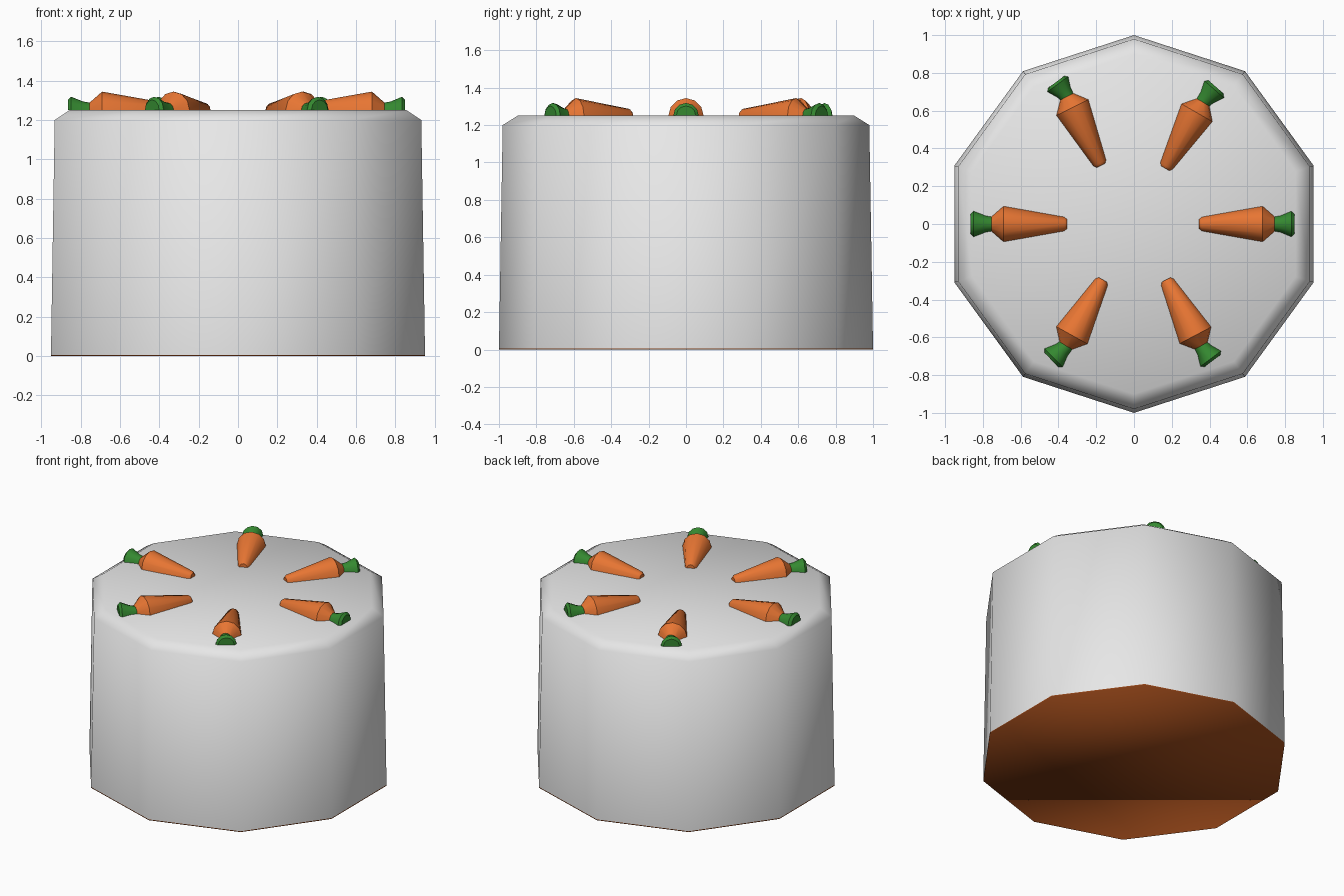
import bpy, bmesh, math
from mathutils import Vector

if "Cube" in bpy.data.objects:
    bpy.data.objects.remove(bpy.data.objects["Cube"])


def material(name, rgb):
    m = bpy.data.materials.new(name)
    m.diffuse_color = (*rgb, 1)
    m.use_nodes = True
    m.node_tree.nodes["Principled BSDF"].inputs["Base Color"].default_value = m.diffuse_color
    return m


FROSTING = material("white_frosting", (0.80, 0.80, 0.80))
SPONGE = material("brown_sponge", (0.32, 0.065, 0.010))
ORANGE = material("carrot_orange", (0.85, 0.19, 0.035))
GREEN = material("leaf_green", (0.035, 0.25, 0.03))
TOP = 1.25


def loft(name, rings, mat, closed=True, caps=(True, True), angle=None):
    """Skin a list of equal-length point rings; cap the first / last ring."""
    bm = bmesh.new()
    vs = [[bm.verts.new(p) for p in ring] for ring in rings]
    n = len(rings[0])
    for a, b in zip(vs, vs[1:]):
        for i in range(n if closed else n - 1):
            j = (i + 1) % n
            bm.faces.new((a[i], a[j], b[j], b[i]))
    if caps[0]:
        bm.faces.new(vs[0][::-1])
    if caps[1]:
        bm.faces.new(vs[-1])
    for f in bm.faces:
        f.smooth = True
    me = bpy.data.meshes.new(name)
    bm.to_mesh(me)
    bm.free()
    me.materials.append(mat)
    ob = bpy.data.objects.new(name, me)
    bpy.context.collection.objects.link(ob)
    if angle:
        bpy.ops.object.select_all(action='DESELECT')
        ob.select_set(True)
        bpy.context.view_layer.objects.active = ob
        bpy.ops.object.shade_smooth_by_angle(angle=math.radians(angle))
    return ob


def decagon(r, z):
    return [(r * math.cos(math.radians(90 + 36 * i)),
             r * math.sin(math.radians(90 + 36 * i)), z) for i in range(10)]


def half_round(name, start, end, profile, mat):
    """Half-buried turned shape lying on the cake top, profile = (t, radius)."""
    a, b = Vector((*start, TOP)), Vector((*end, TOP))
    d = (b - a).normalized()
    side = Vector((d.y, -d.x, 0))
    up = Vector((0, 0, 1))
    rings = []
    for t, r in profile:
        c = a.lerp(b, t)
        rings.append([c + side * r * math.cos(math.pi * k / 6)
                      + up * r * math.sin(math.pi * k / 6) for k in range(7)])
    return loft(name, rings, mat, closed=False, angle=35)


# Cake: frosting shell over a thin visible sponge base
loft("frosting", [decagon(1.0, 0.006), decagon(0.98, 1.20), decagon(0.90, TOP)],
     FROSTING, caps=(False, True))
loft("sponge_base", [decagon(1.0, 0.0), decagon(1.0, 0.006)], SPONGE,
     caps=(True, False))

# Six carrots: tip, crown and leaf end positions on the top
CARROTS = [
    ((0.345, 0.0), (0.745, 0.0), (0.85, 0.0)),
    ((0.165, 0.295), (0.365, 0.645), (0.435, 0.725)),
    ((-0.175, 0.31), (-0.355, 0.675), (-0.412, 0.752)),
    ((-0.355, 0.0), (-0.755, 0.0), (-0.865, 0.0)),
    ((-0.165, -0.295), (-0.36, -0.645), (-0.437, -0.72)),
    ((0.17, -0.295), (0.355, -0.645), (0.415, -0.725)),
]
BODY = [(0, 0.025), (0.035, 0.037), (0.84, 0.094), (1, 0.038)]
LEAF = [(-0.1, 0.036), (0.3, 0.044), (0.85, 0.068), (1, 0.052)]
for i, (tip, crown, leaf) in enumerate(CARROTS):
    half_round(f"carrot_{i + 1}", tip, crown, BODY, ORANGE)
    half_round(f"carrot_leaf_{i + 1}", crown, leaf, LEAF, GREEN)
